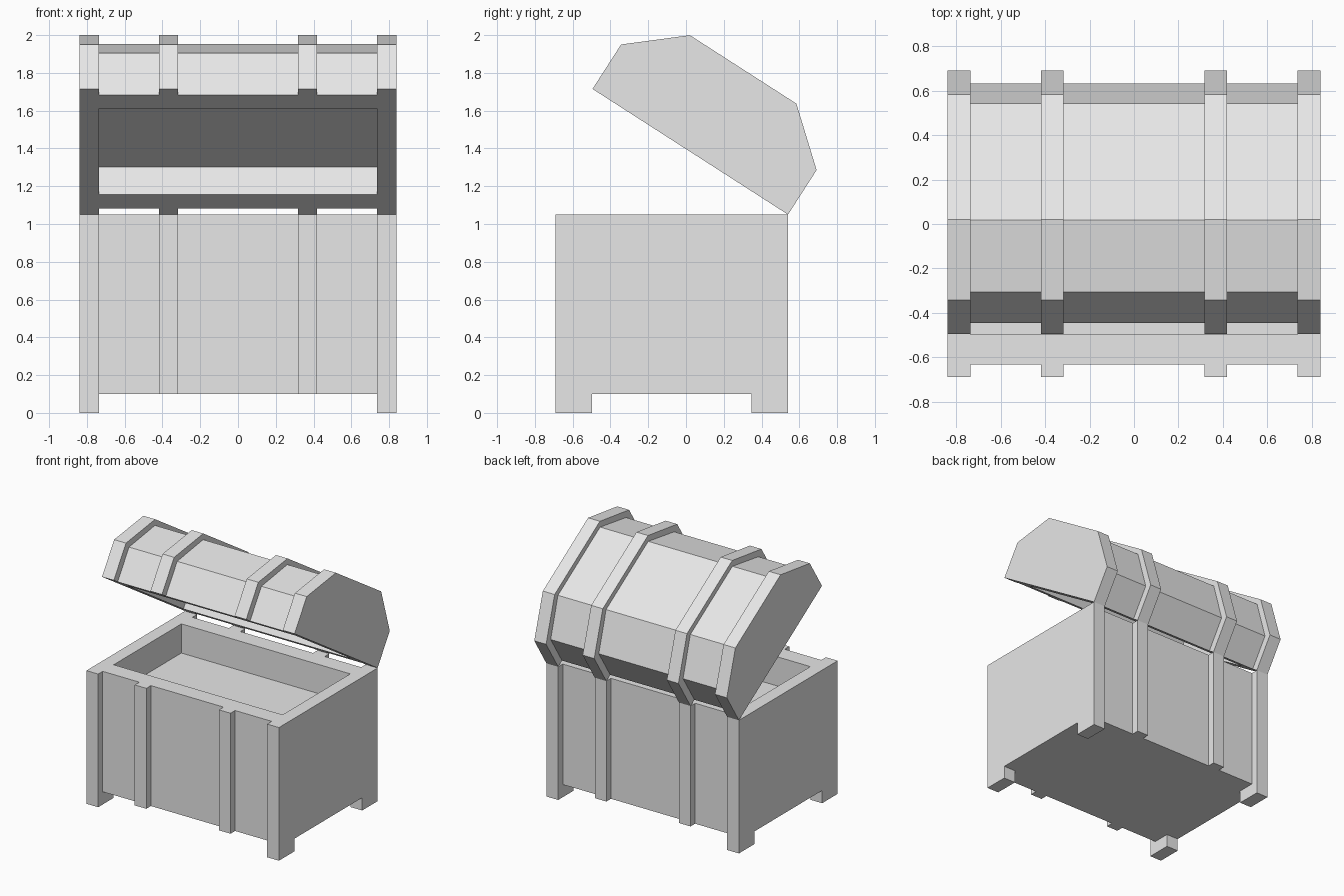
import bpy
import bmesh
import math
from mathutils import Vector

cube = bpy.data.objects.get("Cube")
if cube:
    bpy.data.objects.remove(cube, do_unlink=True)

# One plain grey for the whole chest
grey = bpy.data.materials.new("light grey")
grey.use_nodes = True
grey.diffuse_color = (0.8, 0.8, 0.8, 1)
grey.node_tree.nodes["Principled BSDF"].inputs["Base Color"].default_value = (0.8, 0.8, 0.8, 1)


def prism(name, profile, x0, x1):
    """Extrude a (y, z) outline from x0 to x1."""
    bm = bmesh.new()
    face = bm.faces.new([bm.verts.new((x0, y, z)) for y, z in profile])
    new = bmesh.ops.extrude_face_region(bm, geom=[face])["geom"]
    bmesh.ops.translate(bm, vec=Vector((x1 - x0, 0, 0)),
                        verts=[v for v in new if isinstance(v, bmesh.types.BMVert)])
    bmesh.ops.recalc_face_normals(bm, faces=bm.faces)
    mesh = bpy.data.meshes.new(name)
    bm.to_mesh(mesh)
    bm.free()
    mesh.materials.append(grey)
    obj = bpy.data.objects.new(name, mesh)
    bpy.context.collection.objects.link(obj)
    return obj


# Shared sizes: slices across the width, front and back, cavity
SIDE, EDGE = 0.84, 0.737
BAND_IN, BAND_OUT = 0.317, 0.418
FRONT, BACK = -0.69, 0.54
RIM, UNDERSIDE, FLOOR = 1.05, 0.10, 0.82
INSET, WALL = 0.057, 0.193
DEPTH = BACK - FRONT


def base_slice(inset):
    """Trough-shaped section of the box."""
    f, b = FRONT + inset, BACK - inset
    cf, cb = FRONT + WALL, BACK - WALL
    return [(f, UNDERSIDE), (b, UNDERSIDE), (b, RIM), (cb, RIM),
            (cb, FLOOR), (cf, FLOOR), (cf, RIM), (f, RIM)]


# Solid end panel with two feet
base_end = [(FRONT, 0), (FRONT + WALL, 0), (FRONT + WALL, UNDERSIDE),
            (BACK - WALL, UNDERSIDE), (BACK - WALL, 0), (BACK, 0),
            (BACK, RIM), (FRONT, RIM)]

# The lid is outlined lying flat, then swung open about the back rim
TILT = math.atan2(0.665, 1.035)


def open_lid(points):
    c, s = math.cos(TILT), math.sin(TILT)
    return [(BACK + (u - DEPTH) * c + v * s, RIM - (u - DEPTH) * s + v * c)
            for u, v in points]


def arch(inset, shoulder, crown, top):
    half = [(inset, 0), (inset, shoulder), (crown, top)]
    return half + [(DEPTH - u, v) for u, v in reversed(half)]


LID_CAVITY = [(DEPTH - WALL - 0.005, 0), (DEPTH - WALL - 0.005, 0.172), (WALL, 0.172), (WALL, 0)]
raised = arch(0, 0.28, 0.28, 0.518)
recessed = arch(INSET, 0.262, 0.303, 0.477)
lid_end = open_lid(raised)
lid_band = open_lid(raised + LID_CAVITY)
lid_panel = open_lid(recessed + LID_CAVITY)

# Mirrored ends, bands and outer panels
for side, sx in (("left", 1), ("right", -1)):
    prism(f"base_end_{side}", base_end, sx * EDGE, sx * SIDE)
    prism(f"base_band_{side}", base_slice(0), sx * BAND_IN, sx * BAND_OUT)
    prism(f"base_panel_{side}", base_slice(INSET), sx * BAND_OUT, sx * EDGE)
    prism(f"lid_end_{side}", lid_end, sx * EDGE, sx * SIDE)
    prism(f"lid_band_{side}", lid_band, sx * BAND_IN, sx * BAND_OUT)
    prism(f"lid_panel_{side}", lid_panel, sx * BAND_OUT, sx * EDGE)

# Middle panels
prism("base_panel_middle", base_slice(INSET), -BAND_IN, BAND_IN)
prism("lid_panel_middle", lid_panel, -BAND_IN, BAND_IN)
